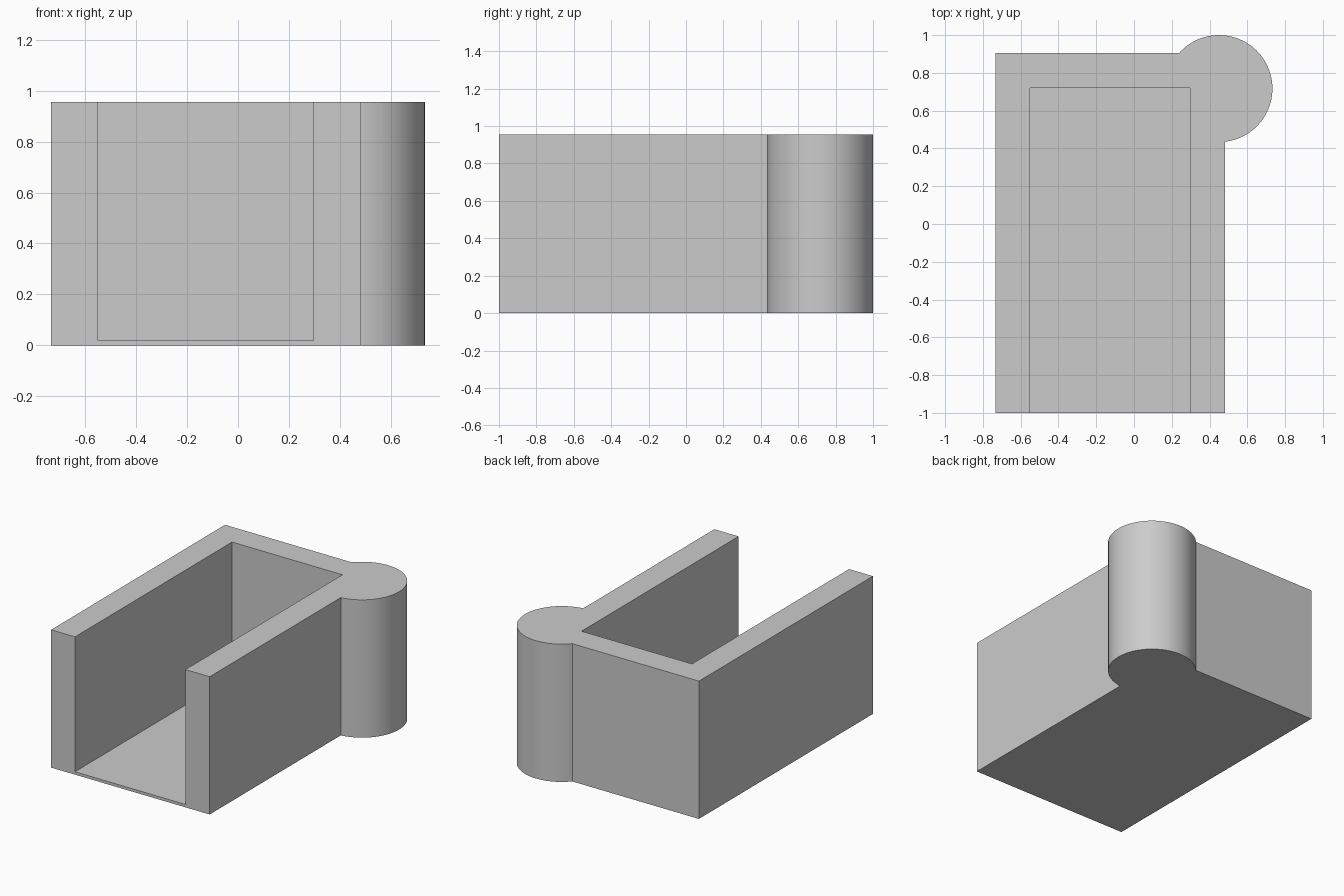
import bpy, bmesh
from math import asin, acos, cos, sin, pi

cube = bpy.data.objects.get("Cube")
if cube:
    bpy.data.objects.remove(cube, do_unlink=True)

HEIGHT, FLOOR = 0.955, 0.02
LEFT, RIGHT, FRONT, BACK = -0.733, 0.483, -1.0, 0.905
CX, CY, RADIUS = 0.45, 0.717, 0.283

grey = bpy.data.materials.new("plain grey")
grey.use_nodes = True
grey.diffuse_color = (0.6, 0.6, 0.6, 1)
grey.node_tree.nodes["Principled BSDF"].inputs["Base Color"].default_value = grey.diffuse_color


def prism(name, outline, bottom, top):
    """Extrude a counter-clockwise outline from bottom to top."""
    bm = bmesh.new()
    face = bm.faces.new([bm.verts.new((x, y, bottom)) for x, y in outline])
    extruded = bmesh.ops.extrude_face_region(bm, geom=[face], use_keep_orig=True)
    for v in extruded["geom"]:
        if isinstance(v, bmesh.types.BMVert):
            v.co.z = top
    bmesh.ops.recalc_face_normals(bm, faces=bm.faces)
    mesh = bpy.data.meshes.new(name)
    bm.to_mesh(mesh)
    bm.free()
    mesh.materials.append(grey)
    obj = bpy.data.objects.new(name, mesh)
    bpy.context.collection.objects.link(obj)
    return obj


# Rectangular body whose back corner swells into a round post
start = -acos((RIGHT - CX) / RADIUS)
end = pi - asin((BACK - CY) / RADIUS)
steps = 72
arc = [(CX + RADIUS * cos(start + (end - start) * i / steps),
        CY + RADIUS * sin(start + (end - start) * i / steps)) for i in range(steps + 1)]
body = prism("channel_body_with_post",
             [(LEFT, FRONT), (RIGHT, FRONT)] + arc + [(LEFT, BACK)], 0, HEIGHT)

# Channel open at the top and front, leaving a thin floor
x0, x1, y0, y1 = -0.55, 0.297, FRONT - 0.2, 0.72
cutter = prism("channel_cutter", [(x0, y0), (x1, y0), (x1, y1), (x0, y1)], FLOOR, HEIGHT + 0.2)
cutter.hide_render = True
cut = body.modifiers.new("channel", "BOOLEAN")
cut.operation = "DIFFERENCE"
cut.solver = "EXACT"
cut.object = cutter

bpy.ops.object.select_all(action="DESELECT")
body.select_set(True)
bpy.context.view_layer.objects.active = body
bpy.ops.object.modifier_apply(modifier=cut.name)
bpy.data.objects.remove(cutter, do_unlink=True)
bpy.ops.object.shade_smooth_by_angle(angle=pi / 6)
